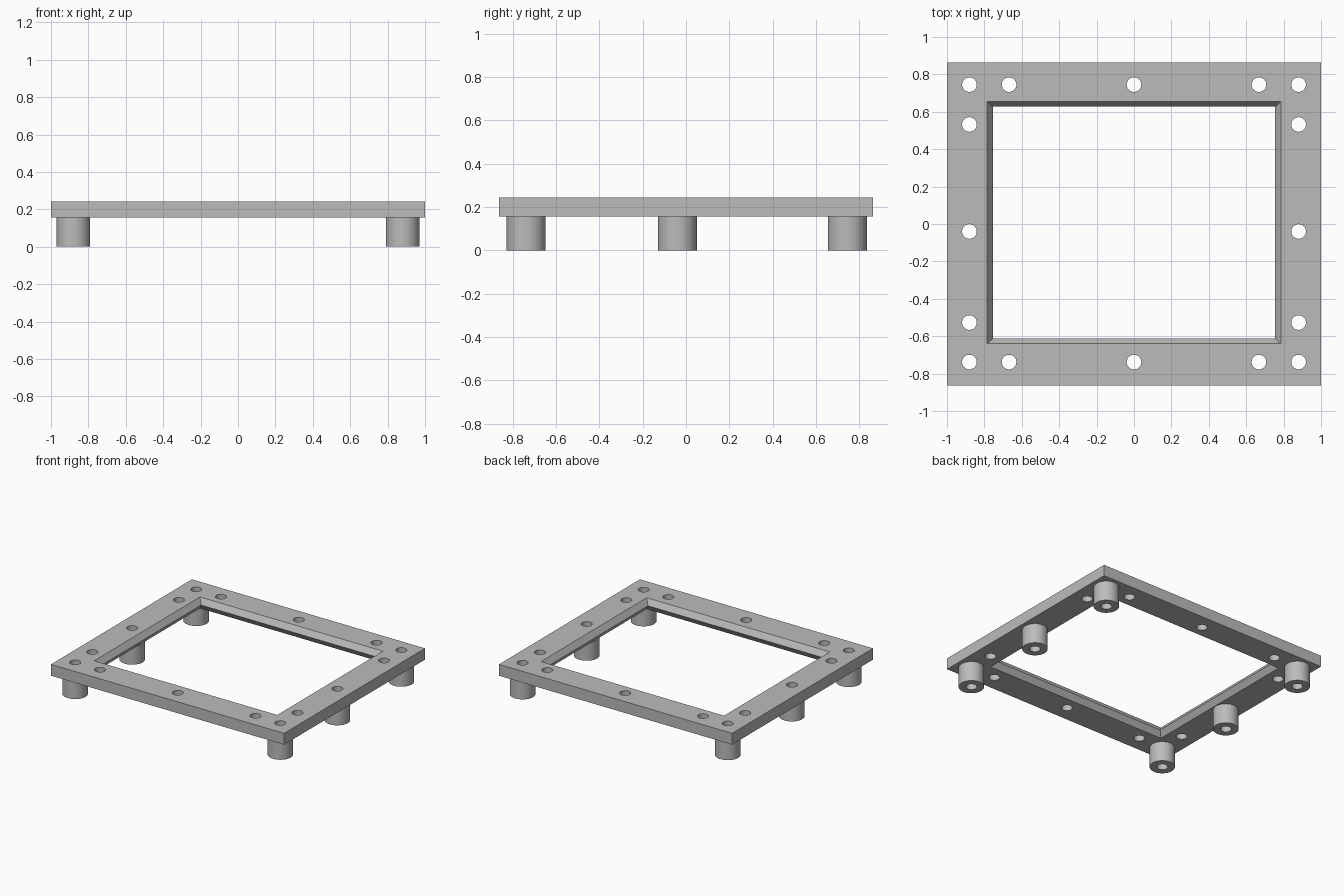
import bpy, bmesh, math
from mathutils import Matrix

cube = bpy.data.objects.get("Cube")
if cube:
    bpy.data.objects.remove(cube, do_unlink=True)

grey = bpy.data.materials.new("plain_grey")
grey.use_nodes = True
colour = (0.5, 0.5, 0.5, 1)
grey.diffuse_color = colour
grey.node_tree.nodes["Principled BSDF"].inputs["Base Color"].default_value = colour

BOTTOM, TOP = 0.155, 0.243
MIDDLE = (BOTTOM + TOP) / 2
HOLE_R, LEG_R, SIDES = 0.039, 0.09, 48
SIDE_X, BACK_Y, FRONT_Y, MID_Y = 0.88, 0.745, -0.738, -0.04


def make_object(name, bm):
    bmesh.ops.recalc_face_normals(bm, faces=bm.faces[:])
    mesh = bpy.data.meshes.new(name)
    bm.to_mesh(mesh)
    bm.free()
    mesh.materials.append(grey)
    obj = bpy.data.objects.new(name, mesh)
    bpy.context.collection.objects.link(obj)
    return obj


def smooth(obj):
    for poly in obj.data.polygons:
        poly.use_smooth = True
    obj.data.set_sharp_from_angle(angle=math.radians(30))


def ring_solid(name, loops):
    """Closed solid from a cycle of matching point loops."""
    bm = bmesh.new()
    rings = [[bm.verts.new(p) for p in loop] for loop in loops]
    for a, b in zip(rings, rings[1:] + rings[:1]):
        for i in range(len(a)):
            j = (i + 1) % len(a)
            bm.faces.new((a[i], a[j], b[j], b[i]))
    return make_object(name, bm)


def rectangle(x, front, back, z):
    return [(-x, front, z), (x, front, z), (x, back, z), (-x, back, z)]


def circle(cx, cy, r, z):
    angles = [math.tau * i / SIDES for i in range(SIDES)]
    return [(cx + r * math.cos(a), cy + r * math.sin(a), z) for a in angles]


# Rectangular frame with a bevelled opening
frame = ring_solid("frame", [
    rectangle(1, -0.863, 0.863, TOP),
    rectangle(0.785, -0.64, 0.655, TOP),
    rectangle(0.755, -0.612, 0.627, MIDDLE),
    rectangle(0.785, -0.64, 0.655, BOTTOM),
    rectangle(1, -0.863, 0.863, BOTTOM),
])

# Screw holes around the frame
holes = [(x, y) for y in (FRONT_Y, BACK_Y) for x in (-SIDE_X, -0.668, 0, 0.668, SIDE_X)]
holes += [(x, y) for x in (-SIDE_X, SIDE_X) for y in (-0.527, MID_Y, 0.532)]
bm = bmesh.new()
for x, y in holes:
    bmesh.ops.create_cone(bm, cap_ends=True, segments=SIDES, radius1=HOLE_R, radius2=HOLE_R,
                          depth=0.4, matrix=Matrix.Translation((x, y, MIDDLE)))
cutter = make_object("hole_cutter", bm)
cutter.hide_render = True
cut = frame.modifiers.new("holes", "BOOLEAN")
cut.operation, cut.solver, cut.object = "DIFFERENCE", "EXACT", cutter
bpy.context.view_layer.update()
evaluated = frame.evaluated_get(bpy.context.evaluated_depsgraph_get())
cut_mesh = bpy.data.meshes.new_from_object(evaluated)
frame.modifiers.clear()
frame.data = cut_mesh
bpy.data.objects.remove(cutter, do_unlink=True)
smooth(frame)

# Tubular standoff legs
for side, x in (("right", -SIDE_X), ("left", SIDE_X)):
    for place, y in (("front", FRONT_Y), ("middle", MID_Y), ("back", BACK_Y)):
        leg = ring_solid(f"{place}_{side}_leg", [
            circle(x, y, LEG_R, 0), circle(x, y, LEG_R, BOTTOM),
            circle(x, y, HOLE_R, BOTTOM), circle(x, y, HOLE_R, 0),
        ])
        smooth(leg)
